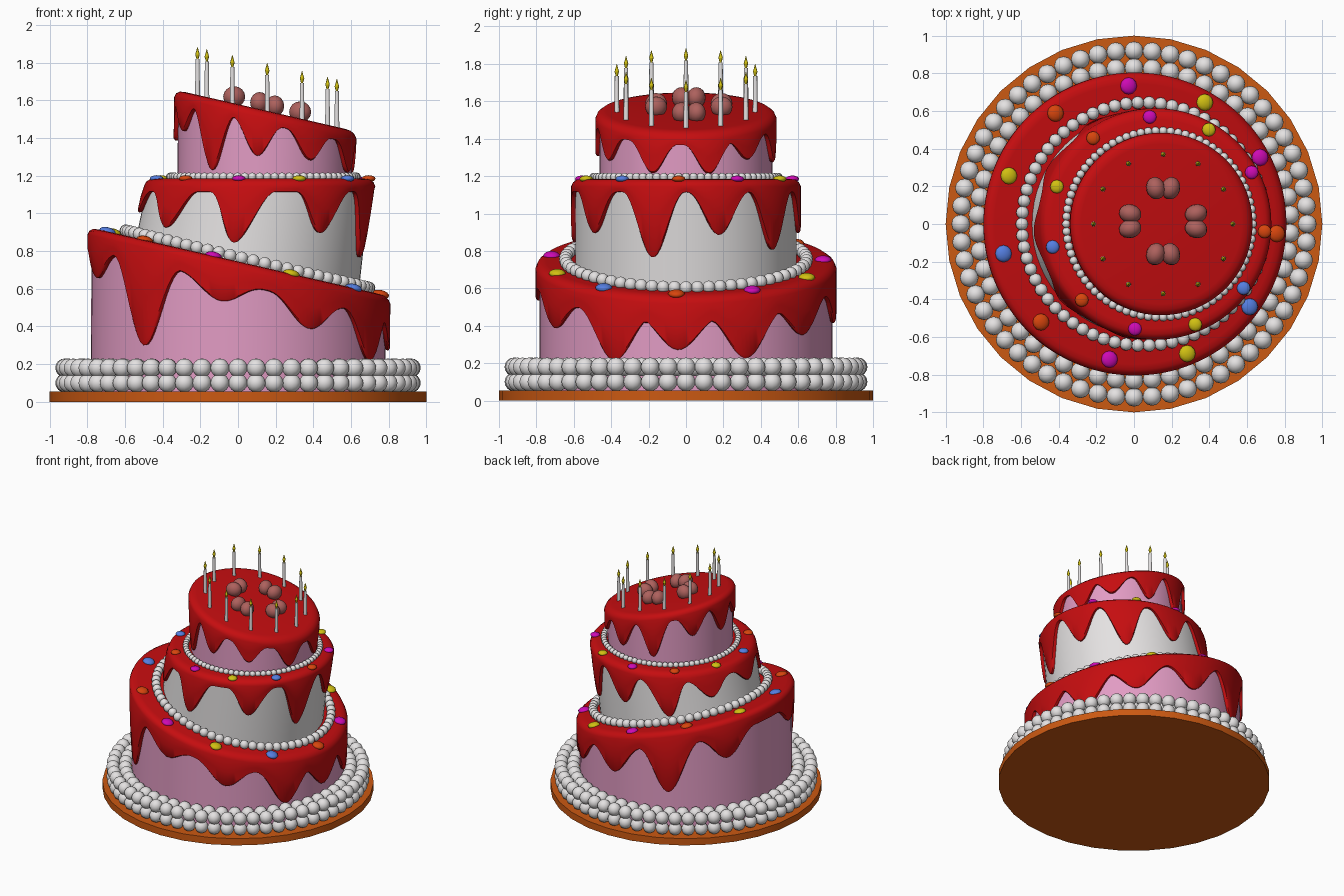
import bpy, bmesh, math
from math import cos, sin, pi, radians
from mathutils import Matrix, Vector

cube = bpy.data.objects.get("Cube")
if cube:
    bpy.data.objects.remove(cube, do_unlink=True)


def material(name, *rgb):
    m = bpy.data.materials.new(name)
    m.use_nodes = True
    m.diffuse_color = (*rgb, 1)
    m.node_tree.nodes["Principled BSDF"].inputs["Base Color"].default_value = (*rgb, 1)
    return m


RED = material("red icing", .56, .004, .005)
PINK = material("pink sponge", .76, .33, .55)
WHITE = material("white cream", .78, .76, .76)
BOARD = material("orange brown", .6, .1, .006)
BERRY = material("dusty rose", .42, .12, .11)
MAGENTA = material("magenta", .62, .003, .46)
YELLOW = material("yellow", .64, .53, .006)
BLUE = material("blue", .09, .21, .75)
ORANGE = material("orange", .68, .06, .004)


def finish(name, bm, *mats):
    bmesh.ops.recalc_face_normals(bm, faces=bm.faces)
    me = bpy.data.meshes.new(name)
    bm.to_mesh(me)
    bm.free()
    ob = bpy.data.objects.new(name, me)
    bpy.context.collection.objects.link(ob)
    for m in mats:
        me.materials.append(m)
    bpy.ops.object.select_all(action="DESELECT")
    ob.select_set(True)
    bpy.context.view_layer.objects.active = ob
    bpy.ops.object.shade_smooth_by_angle(angle=radians(45))
    return ob


def loft(name, rings, mat):
    """Skin a stack of closed rings and cap both ends."""
    bm = bmesh.new()
    loops = [[bm.verts.new(p) for p in ring] for ring in rings]
    for a, b in zip(loops, loops[1:]):
        for i in range(len(a)):
            j = (i + 1) % len(a)
            bm.faces.new((a[i], a[j], b[j], b[i]))
    bm.faces.new(loops[0])
    bm.faces.new(loops[-1])
    return finish(name, bm, mat)


def ball(bm, pos, size, rot=Matrix(), slot=0, seg=12):
    mat = Matrix.Translation(pos) @ rot @ Matrix.Diagonal((*size, 1))
    verts = bmesh.ops.create_uvsphere(bm, u_segments=seg, v_segments=8, radius=1, matrix=mat)["verts"]
    for f in {f for v in verts for f in v.link_faces}:
        f.material_index = slot


def bead_ring(name, count, cx, radius, z, slope, r, phase=0):
    bm = bmesh.new()
    for i in range(count):
        a = 2 * pi * (i + phase) / count
        x = cx + radius * cos(a)
        ball(bm, (x, radius * sin(a), z + slope * x), (r, r, r))
    finish(name, bm, WHITE)


class Tier:
    """A round layer between two planes z = height + slope * x."""
    def __init__(self, name, r, bottom, top, colour, base, drips):
        self.name, self.r, self.bottom, self.top = name, r, bottom, top
        self.base, self.drips = base, drips
        n = 64
        rings = [[self.point(2 * pi * i / n, r, end) for i in range(n)] for end in (bottom, top)]
        loft(name, rings, colour)
        self.icing()

    @staticmethod
    def point(a, r, plane, dz=0):
        cx, h, s = plane
        x = cx + r * cos(a)
        return Vector((x, r * sin(a), h + s * x + dz))

    def wall(self, a, off, depth):
        t = self.point(a, self.r + off, self.top)
        b = self.point(a, self.r + off, self.bottom)
        return t.lerp(b, depth / (t.z - b.z))

    def edge(self, a):
        """Depth of the icing edge: a thin skirt with rounded drips."""
        depth = self.base
        for deg, length in self.drips:
            gap = abs((a - radians(deg) + pi) % (2 * pi) - pi)
            u = min(gap / radians(17), 1)
            depth = max(depth, self.base + (length - self.base) * (.5 + .5 * cos(pi * u)) ** 1.1)
        return depth

    def icing(self):
        n, R = 220, self.r + .022
        angles = [2 * pi * i / n for i in range(n)]
        rings = [[self.point(a, R - inset, self.top, dz) for a in angles]
                 for inset, dz in ((.06, .01), (.03, .006), (.01, -.008), (0, -.03))]
        for k in (.5, .95):
            rings.append([self.wall(a, .022, .03 + (self.edge(a) - .03) * k) for a in angles])
        rings.append([self.wall(a, .014, self.edge(a)) for a in angles])
        rings.append([self.wall(a, -.01, self.edge(a) - .005) for a in angles])
        loft(self.name + "_icing", rings, RED)

    def candies(self, cx, radius, size):
        colours = [ORANGE, MAGENTA, YELLOW, BLUE]
        order = (0, 1, 2, 1, 0, 2, 3, 0, 1, 2, 3)
        tilt = Matrix.Rotation(-math.atan(self.top[2]), 4, "Y")
        bm = bmesh.new()
        for i, slot in enumerate(order):
            a = radians(-4) + 2 * pi * i / len(order)
            pos = self.point(a, radius, (cx, *self.top[1:]), .01)
            ball(bm, pos, (size, size, size * .5), tilt, slot)
        finish(self.name + "_candies", bm, *colours)


# Cake board
bm = bmesh.new()
bmesh.ops.create_cone(bm, cap_ends=True, segments=32, radius1=1, radius2=1, depth=.055,
                      matrix=Matrix.Translation((0, 0, .0275)))
finish("cake_board", bm, BOARD)

# Large cream pearls around the foot
bead_ring("foot_pearls_low", 60, 0, .92, .1, 0, .05)
bead_ring("foot_pearls_high", 60, 0, .92, .18, 0, .05)
bead_ring("foot_pearls_inner", 54, 0, .83, .18, 0, .05, .5)

# Three leaning tiers with dripping icing
low = Tier("lower_tier", .782, (0, .05, 0), (.005, .735, -.23), PINK, .11,
           [(-129, .55), (-97, .22), (-62, .26), (-29, .36), (-3, .28), (24, .34), (52, .27),
            (84, .3), (116, .48), (148, .3), (-161, .25)])
mid = Tier("middle_tier", .592, (.05, .74, -.23), (.115, 1.175, 0), WHITE, .06,
           [(-138, .25), (-98, .33), (-54, .28), (-17, .41), (17, .29), (50, .37),
            (85, .28), (118, .33), (150, .2), (-175, .17)])
high = Tier("upper_tier", .462, (.14, 1.175, 0), (.145, 1.57, -.23), PINK, .06,
            [(-156, .2), (-126, .37), (-95, .24), (-60, .2), (-22, .22), (15, .22),
             (44, .17), (78, .24), (110, .33), (146, .22), (178, .26)])
low.candies(.025, .735, .045)
mid.candies(.125, .57, .036)

# Pearl borders where the tiers meet
bead_ring("middle_pearls", 66, .05, .645, .768, -.235, .034)
bead_ring("upper_pearls", 78, .135, .495, 1.195, 0, .022)

# Candles and flames
wax, fire = bmesh.new(), bmesh.new()
for i in range(12):
    a = 2 * pi * i / 12
    foot = high.point(a, .37, (.155, *high.top[1:]))
    bmesh.ops.create_cone(wax, cap_ends=True, segments=10, radius1=.014, radius2=.011, depth=.22,
                          matrix=Matrix.Translation(foot + Vector((0, 0, .09))))
    for z, d, r1, r2 in ((.212, .024, .005, .012), (.244, .04, .012, .001)):
        bmesh.ops.create_cone(fire, cap_ends=True, segments=8, radius1=r1, radius2=r2, depth=d,
                              matrix=Matrix.Translation(foot + Vector((0, 0, z))))
finish("candles", wax, WHITE)
finish("flames", fire, YELLOW)

# Paired berries on top
bm = bmesh.new()
for i in range(4):
    a = i * pi / 2
    for side in (-1, 1):
        pos = Vector((.155 + .175 * cos(a) - side * .04 * sin(a),
                      .015 + .175 * sin(a) + side * .04 * cos(a), 0))
        pos.z = high.top[1] + high.top[2] * pos.x + .045
        ball(bm, pos, (.06, .05, .056), Matrix.Rotation(a + side * .25, 4, "Z"), 0, 16)
finish("berries", bm, BERRY)
